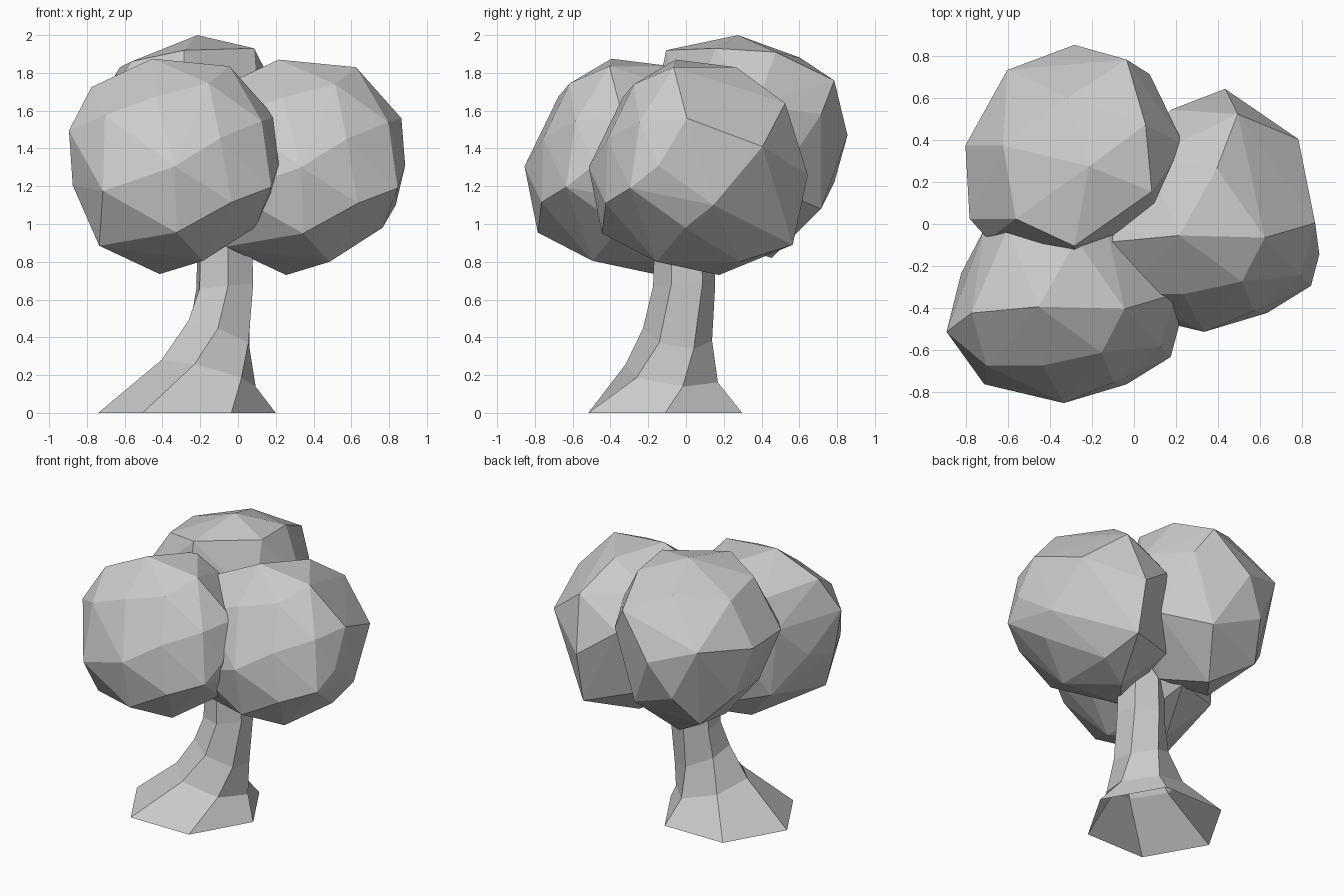
import bpy
import bmesh
import math
from mathutils import Vector

cube = bpy.data.objects.get("Cube")
if cube:
    bpy.data.objects.remove(cube, do_unlink=True)

grey = bpy.data.materials.new("plain_grey")
grey.use_nodes = True
colour = (0.6, 0.6, 0.6, 1.0)
grey.diffuse_color = colour
grey.node_tree.nodes["Principled BSDF"].inputs["Base Color"].default_value = colour


def add_object(name, bm):
    """Turn a bmesh into a flat-shaded grey object."""
    bmesh.ops.recalc_face_normals(bm, faces=bm.faces)
    mesh = bpy.data.meshes.new(name)
    bm.to_mesh(mesh)
    bm.free()
    mesh.materials.append(grey)
    obj = bpy.data.objects.new(name, mesh)
    bpy.context.collection.objects.link(obj)
    return obj


# Corner points of the two lower leaf clumps, around their centre
LOW_CLUMP = [
    # crown
    (-.12, -.12, .57), (.06, .2, .53), (.29, -.13, .53), (.18, -.34, .44),
    (-.44, -.15, .42), (-.27, .25, .38), (.16, .46, .34),
    # upper side
    (-.1, -.4, .37), (-.37, -.4, .27), (.24, -.48, .15), (.46, -.31, .24),
    (.53, -.06, .26), (.45, .34, .11), (-.16, .48, .15), (-.38, .25, .18),
    (-.56, -.24, .19),
    # lower side
    (0, -.58, 0), (.3, -.49, -.19), (.51, -.36, -.11), (.55, -.21, .01),
    (.5, .08, -.2), (.1, .58, -.04), (-.54, -.19, -.1), (-.49, .04, -.05),
    (-.38, -.49, -.13),
    # underside
    (.01, -.51, -.35), (.43, -.07, -.32), (.1, .5, -.41), (-.34, .26, -.3),
    (-.4, -.29, -.42), (.15, -.22, -.5), (.15, .22, -.5), (-.08, .11, -.57),
]

# Corner points of the taller back clump, with its flatter crown
BACK_CLUMP = [
    # crown
    (.07, -.08, .57), (.37, -.2, .5), (.34, .12, .48), (0, -.46, .49),
    (-.28, -.33, .43), (-.34, .02, .4), (-.03, .25, .45), (.25, .43, .33),
    # widest part
    (0, .5, .04), (.36, .36, .15), (.525, .02, .2), (.4, -.33, .1),
    (0, -.51, .25), (-.41, -.43, .1), (-.5, -.33, .1), (-.52, .02, .1),
    (-.32, .38, .15),
    # underside
    (-.15, .43, -.21), (.2, .36, -.35), (.46, .1, -.24), (.4, -.25, -.25),
    (0, -.48, -.2), (-.36, -.28, -.28), (-.42, .1, -.25), (-.25, .25, -.44),
    (.2, -.2, -.52), (-.18, -.15, -.53), (.02, .1, -.61),
]


def leaf_clump(name, points, centre):
    """Wrap a faceted skin around the clump points."""
    bm = bmesh.new()
    for point in points:
        bm.verts.new(Vector(centre) + Vector(point))
    bmesh.ops.convex_hull(bm, input=bm.verts)
    loose = [v for v in bm.verts if not v.link_faces]
    bmesh.ops.delete(bm, geom=loose, context='VERTS')
    return add_object(name, bm)


leaf_clump("front_leaves", LOW_CLUMP, (-.335, -.275, 1.305))
leaf_clump("left_leaves", LOW_CLUMP, (.335, .065, 1.3))
leaf_clump("back_leaves", BACK_CLUMP, (-.285, .355, 1.43))


# Trunk: twisting six-sided rings (centre, radius, twist, slope in x, slope in y)
RINGS = [
    ((-.27, -.11, 0), .47, 0, 0, 0),
    ((-.155, -.075, .21), .255, 13, -.26, -.12),
    ((-.1, -.045, .415), .183, 28, -.38, -.16),
    ((-.07, -.01, .67), .165, 36, .1, 0),
    ((-.07, -.01, 1.0), .155, 36, 0, 0),
]
SIDES = 6
bm = bmesh.new()
previous = None
for centre, radius, twist, slope_x, slope_y in RINGS:
    ring = []
    for i in range(SIDES):
        angle = math.tau * i / SIDES + math.radians(twist)
        dx, dy = radius * math.cos(angle), radius * math.sin(angle)
        offset = Vector((dx, dy, slope_x * dx + slope_y * dy))
        ring.append(bm.verts.new(Vector(centre) + offset))
    if previous:
        for i in range(SIDES):
            j = (i + 1) % SIDES
            bm.faces.new((previous[i], previous[j], ring[j], ring[i]))
    previous = ring
add_object("trunk", bm)
